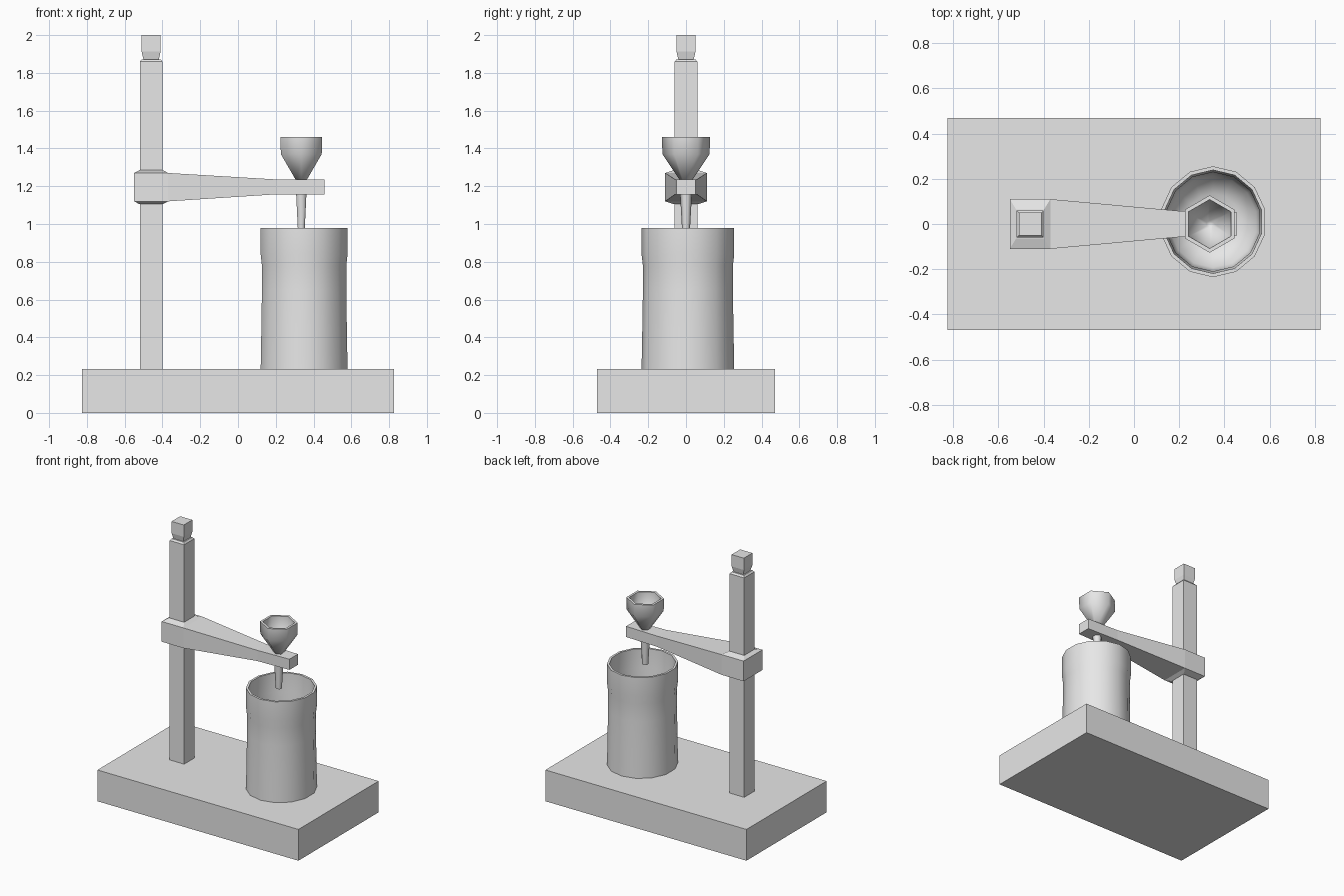
import bpy
import bmesh
from math import cos, sin, pi, radians

cube = bpy.data.objects.get("Cube")
if cube:
    bpy.data.objects.remove(cube, do_unlink=True)

grey = bpy.data.materials.new("plain_grey")
grey.use_nodes = True
grey.diffuse_color = (0.8, 0.8, 0.8, 1)
grey.node_tree.nodes["Principled BSDF"].inputs["Base Color"].default_value = (0.8, 0.8, 0.8, 1)


def loft(name, rings, smooth_angle=None):
    """Skin a list of equal vertex rings and cap both ends."""
    bm = bmesh.new()
    loops = [[bm.verts.new(p) for p in ring] for ring in rings]
    n = len(loops[0])
    for a, b in zip(loops, loops[1:]):
        for i in range(n):
            j = (i + 1) % n
            bm.faces.new((a[i], a[j], b[j], b[i]))
    bm.faces.new(loops[0][::-1])
    bm.faces.new(loops[-1])
    bmesh.ops.recalc_face_normals(bm, faces=bm.faces)
    mesh = bpy.data.meshes.new(name)
    bm.to_mesh(mesh)
    bm.free()
    mesh.materials.append(grey)
    obj = bpy.data.objects.new(name, mesh)
    bpy.context.collection.objects.link(obj)
    if smooth_angle:
        bpy.ops.object.select_all(action='DESELECT')
        obj.select_set(True)
        bpy.context.view_layer.objects.active = obj
        bpy.ops.object.shade_smooth_by_angle(angle=radians(smooth_angle))
    return obj


def rect_z(cx, hx, hy, z):
    return [(cx + sx * hx, sy * hy, z) for sx, sy in ((-1, -1), (1, -1), (1, 1), (-1, 1))]


def rect_x(x, hy, low, high):
    return [(x, -hy, low), (x, hy, low), (x, hy, high), (x, -hy, high)]


def circle(cx, cy, r, z, sides, stretch=1.0):
    angles = [pi / 2 + 2 * pi * i / sides for i in range(sides)]
    return [(cx + r * cos(a), cy + r * stretch * sin(a), z) for a in angles]


# Base slab
loft("base", [rect_z(0, 0.825, 0.47, z) for z in (0, 0.232)])

# Upright post and its finial
POST_X = -0.46
loft("post", [rect_z(POST_X, h, h, z) for h, z in ((0.06, 0.22), (0.06, 1.86), (0.05, 1.872))])
loft("finial", [rect_z(POST_X, h, h, z) for h, z in ((0.04, 1.868), (0.05, 1.912), (0.05, 2.0))])

# Clamp and tapering arm
loft("arm", [rect_x(-0.55, 0.11, 1.12, 1.27), rect_x(-0.37, 0.11, 1.12, 1.27),
             rect_x(0.2, 0.058, 1.157, 1.236), rect_x(0.457, 0.05, 1.157, 1.236)])
for name, outer, inner in (("clamp_top", 1.27, 1.285), ("clamp_bottom", 1.12, 1.105)):
    loft(name, [rect_z(POST_X, 0.09, 0.11, outer), rect_z(POST_X, 0.062, 0.065, inner)])

# Open beaker, outer wall up and inner wall down
beaker = [(0.236, 0.225), (0.232, 0.45), (0.229, 0.65), (0.229, 0.78), (0.236, 0.84),
          (0.236, 0.98), (0.22, 0.98), (0.218, 0.84), (0.211, 0.78), (0.211, 0.45),
          (0.195, 0.33), (0.12, 0.28), (0.01, 0.27)]
loft("beaker", [circle(0.35, 0.01, r, z, 14, 1.04) for r, z in beaker], 55)

# Hexagonal funnel with a narrow stem
funnel = [(0.028, 1.225), (0.125, 1.37), (0.127, 1.46), (0.108, 1.46),
          (0.105, 1.375), (0.015, 1.25)]
loft("funnel", [circle(0.335, 0, r, z, 6) for r, z in funnel], 65)
loft("stem", [circle(0.335, 0, r, z, 6) for r, z in ((0.021, 0.97), (0.032, 1.17))], 65)
